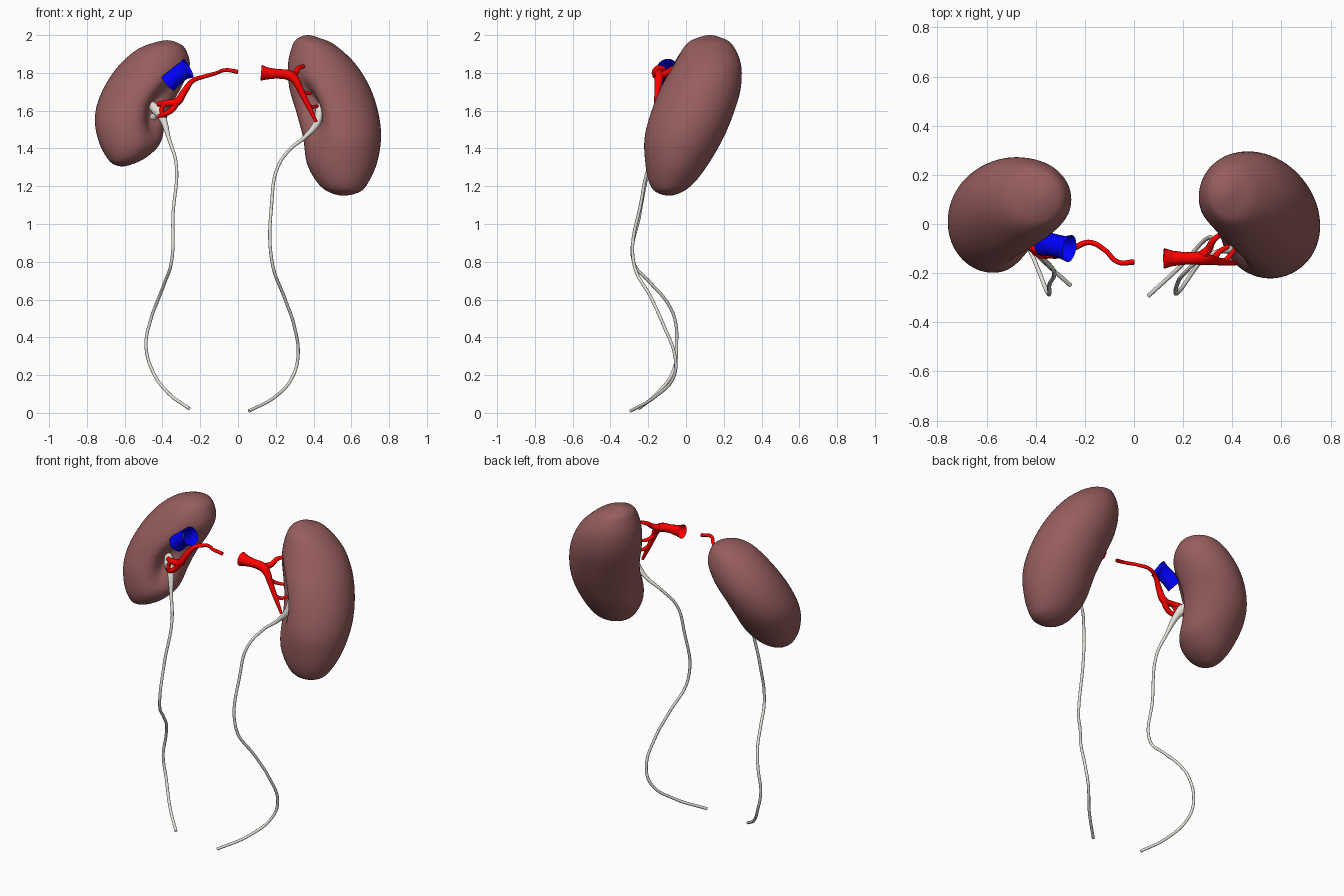
import bpy, math
from mathutils import Vector


def material(name, rgb):
    m = bpy.data.materials.new(name)
    m.diffuse_color = (*rgb, 1)
    return m


BROWN = material("kidney_brown", (0.31, 0.11, 0.11))
RED = material("artery_red", (1, 0, 0))
BLUE = material("vein_blue", (0, 0, 1))
PALE = material("ureter_pale", (0.78, 0.75, 0.70))


def catmull(a, b, c, d, t):
    return 0.5 * (2 * b + (c - a) * t + (2 * a - 5 * b + 4 * c - d) * t * t
                  + (3 * b - a - 3 * c + d) * t ** 3)


def kidney(name, rows, hilum_z, hilum_deg, depth, steps=5, segs=72):
    """Loft of oval slices (z, x0, x1, y0, y1) with a hollow pushed in at the hilum."""
    flip = lambda r: (r[0], r[2], r[1], r[4], r[3])
    pts = [flip(rows[1])] + rows + [flip(rows[-2])]
    slices = []
    for i in range(1, len(pts) - 2):
        for s in range(steps):
            slices.append([catmull(*[pts[i + k][j] for k in (-1, 0, 1, 2)], s / steps)
                           for j in range(5)])
    verts, faces = [], []
    h = math.radians(hilum_deg)
    for z, x0, x1, y0, y1 in slices[1:]:
        for k in range(segs):
            a = 2 * math.pi * k / segs
            d = math.atan2(math.sin(a - h), math.cos(a - h))
            f = 1 - depth * math.exp(-(d / 0.40) ** 2 - ((z - hilum_z) / 0.13) ** 2)
            verts.append(((x0 + x1) / 2 + f * (x1 - x0) / 2 * math.cos(a),
                          (y0 + y1) / 2 + f * (y1 - y0) / 2 * math.sin(a), z))
    n = len(slices) - 1
    for i in range(n - 1):
        for k in range(segs):
            q = (k + 1) % segs
            faces.append((i * segs + k, (i + 1) * segs + k,
                          (i + 1) * segs + q, i * segs + q))
    # poles
    for row, base, top in ((rows[0], 0, True), (rows[-1], (n - 1) * segs, False)):
        p = len(verts)
        verts.append((row[1], row[3], row[0]))
        for k in range(segs):
            a, b = base + k, base + (k + 1) % segs
            faces.append((p, a, b) if top else (p, b, a))
    me = bpy.data.meshes.new(name)
    me.from_pydata(verts, [], faces)
    me.polygons.foreach_set("use_smooth", [True] * len(faces))
    me.materials.append(BROWN)
    ob = bpy.data.objects.new(name, me)
    bpy.context.collection.objects.link(ob)


def tubes(name, mat, paths, sides=4):
    """Smooth open tubes; each path is a list of (x, y, z, radius)."""
    cu = bpy.data.curves.new(name, 'CURVE')
    cu.dimensions = '3D'
    cu.bevel_depth = 1.0
    cu.bevel_resolution = sides
    cu.resolution_u = 8
    for path in paths:
        sp = cu.splines.new('BEZIER')
        sp.bezier_points.add(len(path) - 1)
        sp.use_smooth = True
        for bp, (x, y, z, r) in zip(sp.bezier_points, path):
            bp.co = Vector((x, y, z))
            bp.radius = r
            bp.handle_left_type = bp.handle_right_type = 'AUTO'
    cu.materials.append(mat)
    ob = bpy.data.objects.new(name, cu)
    bpy.context.collection.objects.link(ob)
    bpy.ops.object.select_all(action='DESELECT')
    ob.select_set(True)
    bpy.context.view_layer.objects.active = ob
    bpy.ops.object.convert(target='MESH')


# kidneys
kidney("kidney_large", [
    (2.0, .37, .37, .127, .127), (1.985, .32, .43, .06, .19),
    (1.95, .29, .51, .0, .245), (1.85, .265, .62, -.06, .29),
    (1.72, .27, .70, -.135, .29), (1.58, .31, .745, -.19, .25),
    (1.45, .345, .757, -.22, .195), (1.32, .365, .735, -.215, .12),
    (1.22, .42, .69, -.195, .045), (1.17, .48, .645, -.16, -.02),
    (1.15, .56, .56, -.09, -.09)], 1.62, 222, 0.5)
kidney("kidney_small", [
    (1.973, -.376, -.376, .11, .11), (1.955, -.46, -.31, .03, .19),
    (1.92, -.54, -.275, -.02, .235), (1.84, -.63, -.255, -.07, .265),
    (1.74, -.70, -.29, -.12, .27), (1.63, -.747, -.35, -.16, .24),
    (1.53, -.757, -.385, -.19, .19), (1.43, -.735, -.41, -.198, .12),
    (1.36, -.70, -.475, -.18, .06), (1.32, -.665, -.55, -.14, .0),
    (1.305, -.614, -.614, -.06, -.06)], 1.62, 318, 0.4)

# ureters, widening into the pelvis with short calyx branches
U = 0.0085
tubes("ureter_large_side", PALE, [
    [(.45, -.06, 1.67, .016), (.435, -.08, 1.60, .026), (.415, -.10, 1.53, .020),
     (.354, -.11, 1.46, .011)] +
    [(x, y, z, U) for x, y, z in (
        (.275, -.14, 1.395), (.206, -.2, 1.29), (.18, -.235, 1.13), (.18, -.278, .80),
        (.25, -.18, .6), (.296, -.12, .467), (.317, -.057, .29), (.286, -.067, .186),
        (.196, -.165, .085), (.058, -.293, .01))],
    [(.425, -.09, 1.57, .02), (.47, -.05, 1.58, .02), (.52, -.01, 1.58, .02)]])
tubes("ureter_small_side", PALE, [
    [(-.46, -.04, 1.63, .022), (-.425, -.075, 1.60, .032), (-.40, -.10, 1.56, .020),
     (-.365, -.145, 1.45, .010)] +
    [(x, y, z, U) for x, y, z in (
        (-.327, -.19, 1.316), (-.344, -.245, 1.05), (-.352, -.278, .80),
        (-.388, -.19, .69), (-.423, -.11, .6), (-.46, -.06, .5), (-.487, -.05, .36),
        (-.455, -.065, .228), (-.37, -.15, .106), (-.258, -.25, .022))],
    [(-.42, -.08, 1.59, .02), (-.46, -.05, 1.56, .018), (-.50, -.02, 1.55, .016)]])

# arteries with branches
tubes("artery_large_side", RED, [
    [(.122, -.14, 1.80, .042), (.16, -.14, 1.797, .031), (.21, -.14, 1.795, .025),
     (.275, -.14, 1.785, .027), (.305, -.145, 1.76, .022), (.33, -.15, 1.71, .017),
     (.37, -.155, 1.63, .014), (.415, -.16, 1.54, .008)],
    [(.27, -.135, 1.785, .022), (.305, -.10, 1.80, .016), (.32, -.07, 1.825, .013),
     (.348, -.045, 1.835, .010)],
    [(.325, -.145, 1.72, .014), (.345, -.115, 1.70, .011), (.385, -.09, 1.69, .009)],
    [(.365, -.155, 1.64, .012), (.39, -.13, 1.62, .010), (.42, -.09, 1.625, .008)]])
tubes("artery_small_side", RED, [
    [(0, -.155, 1.805, .011), (-.065, -.155, 1.815, .010), (-.12, -.105, 1.797, .010),
     (-.18, -.075, 1.78, .011), (-.24, -.095, 1.758, .013), (-.285, -.115, 1.70, .018),
     (-.325, -.12, 1.645, .022), (-.37, -.115, 1.64, .018), (-.425, -.09, 1.635, .013)],
    [(-.32, -.12, 1.66, .018), (-.345, -.125, 1.61, .016), (-.38, -.125, 1.585, .014),
     (-.42, -.10, 1.57, .012)],
    [(-.385, -.115, 1.64, .013), (-.405, -.115, 1.605, .011), (-.40, -.12, 1.58, .011)]])

# vein stub
tubes("vein", BLUE, [
    [(-.262, -.10, 1.825, .056), (-.29, -.095, 1.81, .047), (-.335, -.085, 1.775, .047),
     (-.372, -.078, 1.742, .050)]], sides=8)
